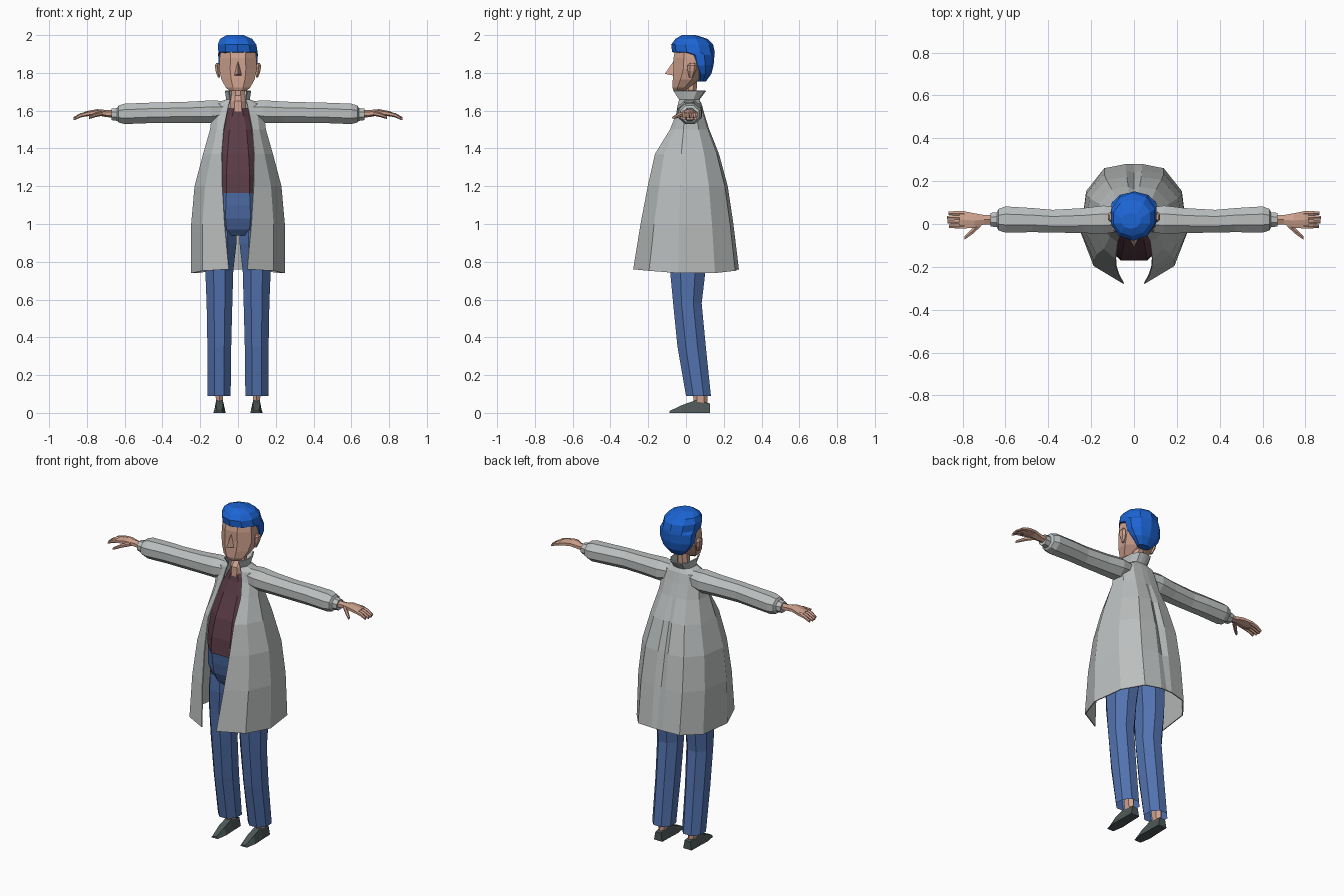
import bpy, bmesh, math

def material(name, rgb):
    m = bpy.data.materials.new(name)
    m.diffuse_color = (*rgb, 1)
    return m

COAT = material("light grey cloth", (0.50, 0.52, 0.52))
SKIN = material("skin", (0.62, 0.36, 0.27))
HAIR = material("bright blue hair", (0.012, 0.13, 0.66))
DENIM = material("blue denim", (0.085, 0.17, 0.43))
SHIRT = material("maroon shirt", (0.105, 0.045, 0.062))
SHOE = material("dark grey shoe", (0.075, 0.095, 0.095))

def finish(name, bm, mat, mirror=False, thickness=0):
    bmesh.ops.recalc_face_normals(bm, faces=bm.faces)
    me = bpy.data.meshes.new(name)
    bm.to_mesh(me)
    bm.free()
    me.materials.append(mat)
    ob = bpy.data.objects.new(name, me)
    bpy.context.collection.objects.link(ob)
    if thickness:
        s = ob.modifiers.new("thickness", 'SOLIDIFY')
        s.thickness, s.offset = thickness, 0
    if mirror:
        ob.modifiers.new("mirror", 'MIRROR')
    return ob

def loft(name, rings, mat, closed=True, caps=True, **kw):
    """Skin a list of point rings with quads."""
    bm = bmesh.new()
    vs = [[bm.verts.new(p) for p in r] for r in rings]
    n = len(vs[0])
    for a, b in zip(vs, vs[1:]):
        for i in range(n if closed else n - 1):
            j = (i + 1) % n
            bm.faces.new((a[i], a[j], b[j], b[i]))
    if caps:
        bm.faces.new(vs[0])
        bm.faces.new(vs[-1])
    return finish(name, bm, mat, **kw)

def unit(n):
    """Regular polygon with flat sides touching the unit box."""
    k = 1 / math.cos(math.pi / n)
    return [(k * math.cos((i + .5) * 2 * math.pi / n),
             k * math.sin((i + .5) * 2 * math.pi / n)) for i in range(n)]

def stack(rows, n=8):
    """Horizontal rings from rows of (z, centre x, half width, front y, back y)."""
    return [[(cx + u * rx, (y0 + y1) / 2 + v * (y1 - y0) / 2, z) for u, v in unit(n)]
            for z, cx, rx, y0, y1 in rows]

def along_x(rows, n=8):
    """Upright rings from rows of (x, centre y, half depth, centre z, half height)."""
    return [[(x, cy + u * ry, cz + v * rz) for u, v in unit(n)]
            for x, cy, ry, cz, rz in rows]

# Open coat with collar: z, half width, front y, back y, half opening, back pleat depth
def coat_ring(z, w, yf, yb, g, d):
    half = [(g, yf), (.76 * w, .7 * yf), (w, .15 * yf), (.9 * w, .55 * yb),
            (.56 * w, .93 * yb), (.15 * w, yb)]
    dip = .02 if z < .8 else 0
    zs = [z, z - dip * .4, z - dip, z - dip, z - dip * .4, z]
    right = [(x, y, h) for (x, y), h in zip(half, zs)]
    return right + [(0, yb - d, z)] + [(-x, y, h) for x, y, h in reversed(right)]

coat_rows = [(.76, .245, -.277, .277, .048, 0), (1.0, .245, -.238, .248, .07, .012),
             (1.2, .227, -.2, .218, .082, .02), (1.37, .182, -.162, .172, .085, .015),
             (1.5, .145, -.082, .12, .075, 0), (1.58, .135, -.05, .095, .06, 0),
             (1.635, .12, -.04, .08, .048, 0), (1.658, .06, -.035, .068, .04, 0),
             (1.705, .067, -.065, .103, .046, 0)]
loft("coat", [coat_ring(*r) for r in coat_rows], COAT, closed=False, caps=False, thickness=.006)

# Sleeve with narrow cuff
loft("sleeve", along_x([(.07, .02, .055, 1.6, .05), (.14, .02, .066, 1.595, .06),
                        (.24, .016, .058, 1.592, .056), (.38, .013, .053, 1.59, .054),
                        (.47, .018, .056, 1.588, .054), (.6, .021, .061, 1.583, .054),
                        (.632, .02, .05, 1.582, .045), (.64, .02, .034, 1.58, .034),
                        (.67, .02, .032, 1.58, .03)]), COAT, mirror=True)

# Hand, fingers and thumb
loft("hand", along_x([(.64, .02, .022, 1.582, .018), (.7, .02, .022, 1.585, .016),
                      (.745, .016, .034, 1.592, .014), (.8, .02, .041, 1.584, .012),
                      (.815, .02, .04, 1.581, .01)], 6), SKIN, mirror=True)
for i in range(4):
    y, tip = -.01 + .02 * i, (.862, .87, .872, .865)[i]
    loft("finger", along_x([(.79, y, .01, 1.585, .01), (.835, y, .01, 1.575, .01),
                            (tip, y, .008, 1.558, .006)], 6), SKIN, mirror=True)
loft("thumb", along_x([(.715, .0, .012, 1.586, .011), (.755, -.035, .013, 1.577, .01),
                       (.79, -.065, .008, 1.563, .007)], 6), SKIN, mirror=True)

# Shirt, and trousers from waist to hem
loft("shirt", stack([(1.165, 0, .15, -.17, .14), (1.26, 0, .15, -.162, .14),
                     (1.37, 0, .135, -.135, .125), (1.5, 0, .11, -.072, .09),
                     (1.57, 0, .075, -.045, .07), (1.615, 0, .05, -.034, .06)]), SHIRT)
loft("trouser_hips", stack([(.94, 0, .1, -.075, .09), (.97, 0, .145, -.105, .115),
                            (1.03, 0, .16, -.135, .13), (1.1, 0, .155, -.152, .138),
                            (1.172, 0, .148, -.164, .138)]), DENIM)
loft("trouser_leg", stack([(.09, .1, .061, .0, .132), (.35, .099, .063, -.045, .105),
                           (.58, .098, .068, -.068, .083), (.75, .099, .074, -.084, .103),
                           (.9, .088, .08, -.1, .12), (1.0, .085, .075, -.1, .12)]),
     DENIM, caps=False, mirror=True)

# Ankles and wedge shoes
loft("ankle", stack([(.03, .098, .018, .045, .11), (.2, .1, .022, .04, .105)], 6),
     SKIN, mirror=True)
loft("shoe", [[(.098 - b, y, 0), (.098 + b, y, 0), (.098 + t, y, h), (.098 - t, y, h)]
              for y, b, t, h in [(.127, .028, .018, .05), (.05, .03, .018, .066),
                                 (-.02, .033, .019, .042), (-.087, .022, .012, .01)]],
     SHOE, mirror=True)

# Neck, head, ears and nose
loft("neck", stack([(1.57, 0, .045, -.04, .05), (1.65, 0, .042, -.036, .055),
                    (1.68, 0, .035, -.008, .055), (1.78, 0, .035, 0, .06)]), SKIN)
loft("head", stack([(1.703, 0, .042, -.065, -.01), (1.722, 0, .064, -.072, .02),
                    (1.765, 0, .088, -.07, .07), (1.82, 0, .1, -.066, .11),
                    (1.88, 0, .097, -.066, .12), (1.93, 0, .09, -.055, .11)]), SKIN)
loft("ear", stack([(1.775, .1, .006, .018, .036), (1.81, .107, .012, .012, .05),
                   (1.84, .11, .012, .012, .055), (1.852, .108, .007, .02, .045)], 6),
     SKIN, mirror=True)
bm = bmesh.new()
tip, top, left, right = [bm.verts.new(p) for p in
                         [(0, -.112, 1.795), (0, -.064, 1.865), (-.023, -.062, 1.785), (.023, -.062, 1.785)]]
for f in [(tip, top, left), (tip, right, top), (tip, left, right)]:
    bm.faces.new(f)
finish("nose", bm, SKIN)

# Swept-up hair with a low back and a forelock over the brow
loft("hair", stack([(1.755, 0, .04, .06, .105), (1.795, 0, .08, .05, .132),
                    (1.84, 0, .102, .02, .143), (1.895, 0, .105, .0, .147),
                    (1.91, 0, .104, -.068, .147), (1.95, -.005, .102, -.073, .138),
                    (1.98, -.01, .085, -.052, .11), (2.0, -.015, .045, -.02, .05)], 10), HAIR)
